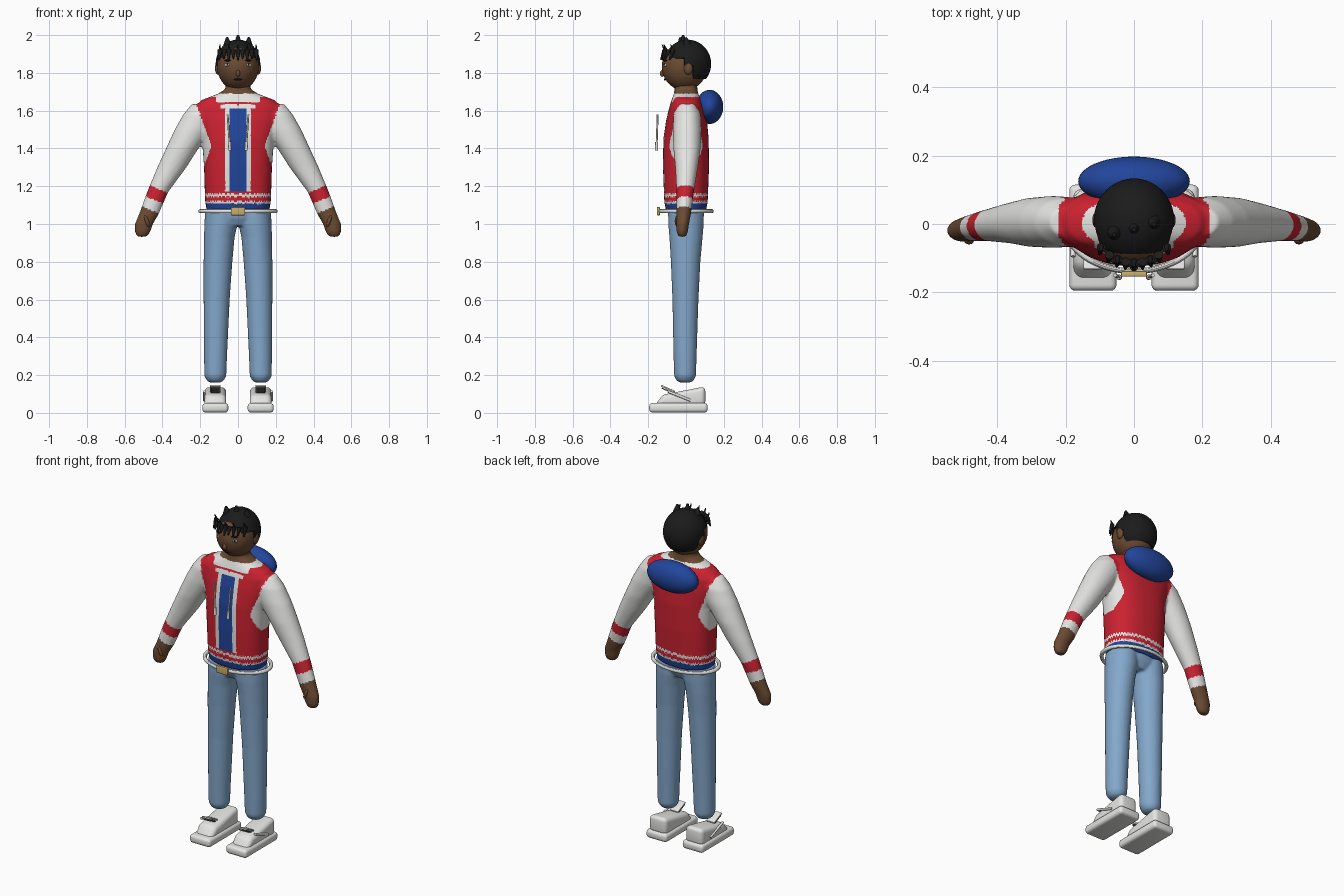
import bpy, bmesh, math
from mathutils import Vector, Matrix

cube = bpy.data.objects.get("Cube")
if cube:
    bpy.data.objects.remove(cube, do_unlink=True)


def material(name, r, g, b):
    m = bpy.data.materials.new(name)
    m.use_nodes = True
    m.diffuse_color = (r, g, b, 1)
    bsdf = next(n for n in m.node_tree.nodes if n.type == 'BSDF_PRINCIPLED')
    bsdf.inputs["Base Color"].default_value = (r, g, b, 1)
    return m


RED = material("jacket red", 0.60, 0.016, 0.03)
WHITE = material("off white", 0.78, 0.78, 0.76)
BLUE = material("royal blue", 0.016, 0.06, 0.33)
SKIN = material("brown skin", 0.15, 0.07, 0.033)
JEANS = material("denim blue", 0.23, 0.39, 0.60)
BLACK = material("hair black", 0.011, 0.011, 0.011)
GOLD = material("buckle gold", 0.60, 0.42, 0.15)
GREY = material("dark grey", 0.10, 0.10, 0.10)


def finish(name, bm, *mats):
    bmesh.ops.recalc_face_normals(bm, faces=bm.faces)
    me = bpy.data.meshes.new(name)
    bm.to_mesh(me)
    bm.free()
    for m in mats:
        me.materials.append(m)
    ob = bpy.data.objects.new(name, me)
    bpy.context.collection.objects.link(ob)
    bpy.ops.object.select_all(action='DESELECT')
    bpy.context.view_layer.objects.active = ob
    ob.select_set(True)
    bpy.ops.object.shade_smooth_by_angle(angle=math.radians(40))
    return ob


def loft(bm, rings, side=1, power=2.0, n=40):
    """Closed skin through level rings given as (x, y, z, rx, ry)."""
    loops = []
    for cx, cy, cz, rx, ry in rings:
        loop = []
        for i in range(n):
            c, s = math.cos(2 * math.pi * i / n), math.sin(2 * math.pi * i / n)
            px = math.copysign(abs(c) ** (2 / power), c) * rx
            py = math.copysign(abs(s) ** (2 / power), s) * ry
            loop.append(bm.verts.new((side * (cx + px), cy + py, cz)))
        loops.append(loop)
    for a, b in zip(loops, loops[1:]):
        for i in range(n):
            j = (i + 1) % n
            bm.faces.new((a[i], a[j], b[j], b[i]))
    bm.faces.new(loops[0])
    bm.faces.new(loops[-1])


def blend(ob, voxel, steps):
    """Fuse overlapping shells into one smooth skin."""
    r = ob.modifiers.new("fuse", 'REMESH')
    r.mode, r.voxel_size = 'VOXEL', voxel
    s = ob.modifiers.new("soften", 'SMOOTH')
    s.factor, s.iterations = 0.5, steps
    me = bpy.data.meshes.new_from_object(ob.evaluated_get(bpy.context.evaluated_depsgraph_get()))
    ob.modifiers.clear()
    ob.data = me
    for p in me.polygons:
        p.use_smooth = True
    return me


def ellipsoid(name, loc, radii, mat, seg=32, rot=None):
    bm = bmesh.new()
    bmesh.ops.create_uvsphere(bm, u_segments=seg, v_segments=seg // 2, radius=1)
    m = Matrix.Translation(loc) @ (rot or Matrix()) @ Matrix.Diagonal((*radii, 1))
    bm.transform(m)
    return finish(name, bm, mat)


def rod(name, a, b, r1, r2, mat, seg=12):
    a, b = Vector(a), Vector(b)
    bm = bmesh.new()
    bmesh.ops.create_cone(bm, cap_ends=True, segments=seg, radius1=r1, radius2=r2, depth=(b - a).length)
    bm.transform(Matrix.Translation((a + b) / 2) @ (b - a).to_track_quat('Z', 'Y').to_matrix().to_4x4())
    return finish(name, bm, mat)


def box(name, loc, size, mat, bevel=0.0, slope=0.0, rot=0.0):
    bm = bmesh.new()
    bmesh.ops.create_cube(bm, size=1)
    for v in bm.verts:
        if v.co.z > 0 and v.co.y < 0:
            v.co.z -= slope
            v.co.y += slope * 0.4
    bm.transform(Matrix.Translation(loc) @ Matrix.Rotation(rot, 4, 'X') @ Matrix.Diagonal((*size, 1)))
    if bevel:
        bmesh.ops.bevel(bm, geom=bm.edges[:], offset=bevel, segments=4, profile=0.5, affect='EDGES')
    return finish(name, bm, mat)


# Upper body: torso, neck, arms and hands in one skin
TORSO = [(0, 0, 1.065, .165, .105), (0, 0, 1.12, .174, .115), (0, 0, 1.3, .18, .122),
         (0, 0, 1.45, .19, .12), (0, .003, 1.55, .215, .108), (0, .005, 1.62, .23, .093),
         (0, .003, 1.655, .195, .08), (0, 0, 1.69, .105, .064), (0, 0, 1.715, .066, .06),
         (0, 0, 1.78, .062, .058)]
ARM = [(.48, -.02, .93, .012, .012), (.507, -.02, .937, .03, .022), (.505, -.02, .96, .041, .03),
       (.498, -.018, 1.0, .048, .034), (.473, -.012, 1.05, .052, .038), (.425, -.004, 1.17, .056, .046),
       (.35, .003, 1.3, .077, .06), (.295, .005, 1.4, .086, .072), (.235, .006, 1.5, .1, .076),
       (.19, .006, 1.58, .1, .072), (.165, .006, 1.635, .08, .05)]
ARM[0] = (.51, -.02, .932, .014, .012)
bm = bmesh.new()
loft(bm, TORSO, power=2.4)
for s in (1, -1):
    loft(bm, ARM, s)
body = finish("jacket_and_arms", bm, RED, WHITE, BLUE, SKIN)
me = blend(body, 0.008, 5)
R, W, B, S = range(4)


def jacket_colour(x, y, z):
    x0, x = x, abs(x)
    along = 0.39 * x - 0.92 * z
    if x > 0.3 and z < 1.3:
        return S if along > -0.808 else W if along > -0.864 else R if along > -0.926 else W
    if z > 1.69:
        return S
    if z > 1.672 or (z > 1.645 and y < -0.04 and x < 0.115):
        return W
    # sleeve seam, widest at the armpit
    seam = 0.145 + (0.38 * (z - 1.43) if z > 1.43 else 0.35 * max(0, 1.40 - z))
    if x > seam and z > 1.31 or x > 0.2 and z < 1.6:
        return W
    # striped hem
    zig = 0.006 * (1 if math.sin(70 * math.atan2(y, x0)) > 0 else -1)
    if z < 1.108 + zig / 2:
        return B
    if z < 1.12 + zig / 2:
        return W
    if 1.143 + zig < z < 1.16 + zig:
        return W
    # front opening
    if y < -0.03 and z > 1.17:
        if 1.612 < z < 1.632 and x < 0.095:
            return W
        if z <= 1.612:
            return B if x < 0.046 else W if x < 0.068 else R
    return R


for p in me.polygons:
    p.material_index = jacket_colour(*p.center)

# Trousers
LEG = [(.12, -.005, .16, .025, .025), (.12, -.005, .17, .044, .045), (.12, -.005, .195, .058, .058),
       (.119, -.005, .3, .061, .061), (.113, -.003, .6, .069, .069), (.106, -.002, .8, .076, .078),
       (.099, 0, .93, .081, .088), (.09, 0, 1.0, .088, .094), (.087, 0, 1.075, .086, .095)]
bm = bmesh.new()
for s in (1, -1):
    loft(bm, LEG, s)
loft(bm, [(0, 0, .99, .09, .07), (0, 0, 1.03, .15, .09), (0, 0, 1.075, .165, .098)])
blend(finish("trousers", bm, JEANS), 0.008, 4)

# Belt hoop and buckle
bpy.ops.mesh.primitive_torus_add(major_radius=1, minor_radius=0.06, major_segments=64, minor_segments=12,
                                 location=(0, 0, 1.068))
belt = bpy.context.object
belt.name = "belt"
belt.scale = (0.198, 0.138, 0.18)
belt.data.materials.append(WHITE)
bpy.ops.object.shade_smooth_by_angle()
box("belt_buckle", (0, -.146, 1.068), (.075, .016, .044), GOLD, 0.004)

# Hood
ellipsoid("hood", (0, .125, 1.62), (.163, .072, .09), BLUE, 48)

# Head and hair
ellipsoid("head", (0, -.008, 1.835), (.11, .12, .128), SKIN, 48)
bm = bmesh.new()
bmesh.ops.create_uvsphere(bm, u_segments=96, v_segments=64, radius=1)
centre = Vector((0, .008, 1.848))
bm.transform(Matrix.Translation(centre) @ Matrix.Diagonal((.118, .125, .128, 1)))
for v in bm.verts:
    hairline = 1.765 if v.co.y > .035 else 1.83 if v.co.y > -.01 else 1.878
    if v.co.z < hairline:
        v.co = centre + (v.co - centre) * 0.8
finish("hair", bm, BLACK)
for i in (-1, 0, 1):
    rod("hair_tuft", (i * .056, -.01 + i * .015, 1.95), (i * .058, -.016 + i * .015, 2.0 - abs(i) * .012),
        .022, .006, BLACK)
for i in range(-4, 5):
    x = i * .024
    y = -.125 * math.sqrt(1 - (x / .125) ** 2)
    rod("fringe_lock", (x, y + .012, 1.92), (x * 1.04, y - .008, 1.868 + .008 * (i % 2)), .013, .004, BLACK)
    if i % 2 == 0:
        rod("fringe_spike", (x, y + .015, 1.915), (x, y - .002, 1.95), .008, .002, BLACK)

# Face
ellipsoid("nose", (0, -.126, 1.797), (.012, .012, .018), SKIN, 16)
ellipsoid("mouth", (0, -.112, 1.765), (.021, .006, .005), BLACK, 16)
for s in (1, -1):
    turn = Matrix.Rotation(s * 0.5, 4, 'Z')
    ellipsoid("eye_white", (s * .057, -.110, 1.842), (.013, .005, .008), WHITE, 16, turn)
    ellipsoid("pupil", (s * .057, -.114, 1.844), (.005, .004, .006), BLACK, 12, turn)
    ellipsoid("eyebrow", (s * .055, -.111, 1.866), (.020, .006, .005), BLACK, 16, turn)
    ellipsoid("ear", (s * .108, .012, 1.825), (.014, .024, .034), SKIN, 24)

# Drawstrings, thumbs and shoes, mirrored left and right
for s in (1, -1):
    rod("drawstring", (s * .055, -.15, 1.58), (s * .045, -.155, 1.43), .005, .005, WHITE)
    rod("drawstring_tip", (s * .045, -.155, 1.435), (s * .043, -.156, 1.39), .008, .008, WHITE)
    ellipsoid("thumb", (s * .482, -.046, 1.015), (.011, .014, .032), SKIN, 16, Matrix.Rotation(s * .35, 4, 'Y'))
    x = s * .12
    box("shoe_sole", (x, -.04, .027), (.138, .31, .05), WHITE, 0.018)
    box("shoe_upper", (x, -.033, .088), (.115, .27, .104), WHITE, 0.024, slope=0.42)
    box("shoe_tongue", (x, -.095, .128), (.055, .08, .009), WHITE, 0.003, rot=-0.42)
    box("shoe_opening", (x, -.101, .119), (.045, .06, .006), GREY, rot=-0.42)
    rod("shoe_stripe", (x + s * .058, -.095, .113), (x + s * .058, .025, .066), .007, .007, WHITE)
